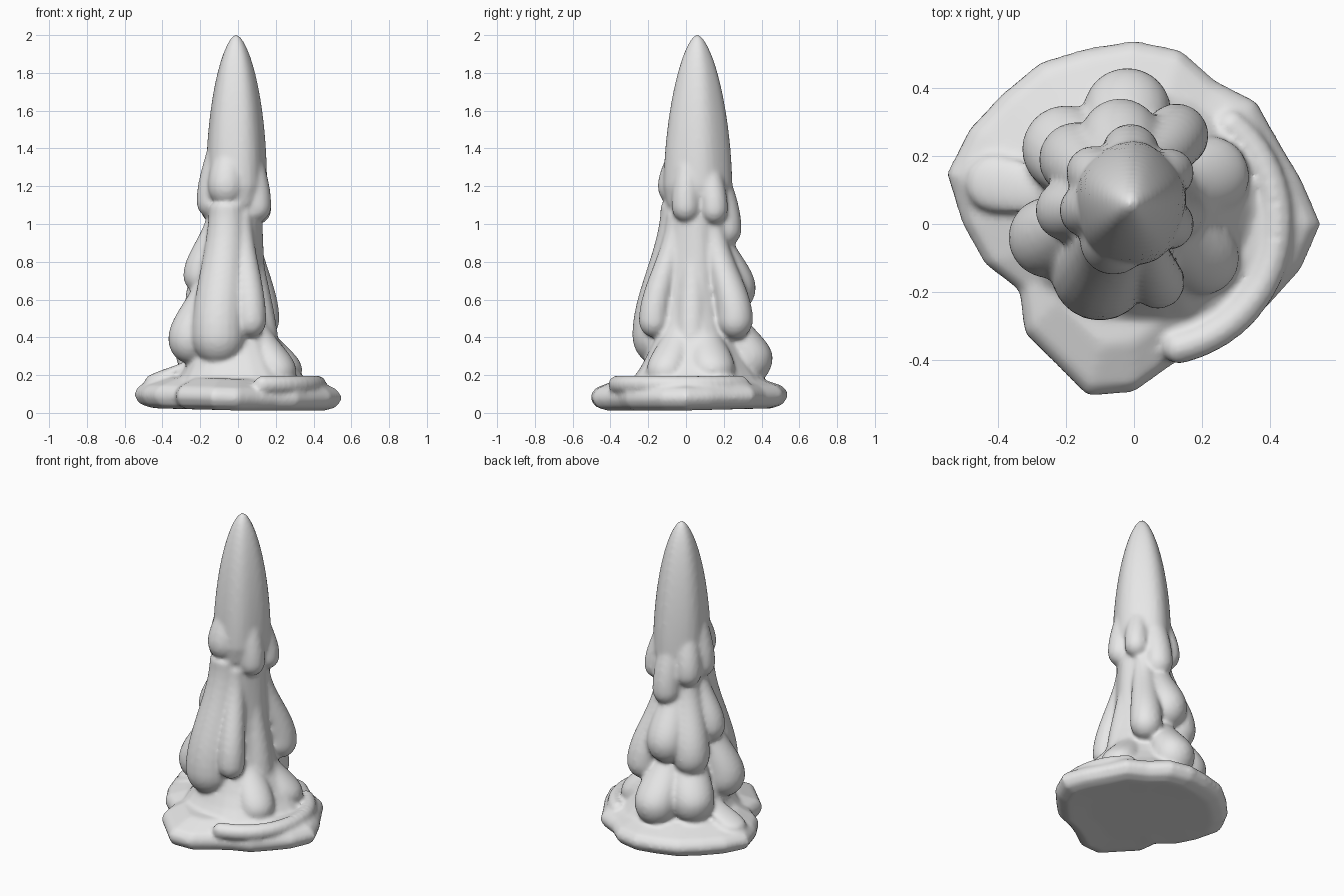
import bpy, bmesh, math

if "Cube" in bpy.data.objects:
    bpy.data.objects.remove(bpy.data.objects["Cube"])

stone = bpy.data.materials.new("pale grey stone")
stone.diffuse_color = (0.8, 0.8, 0.8, 1)
stone.use_nodes = True
stone.node_tree.nodes["Principled BSDF"].inputs["Base Color"].default_value = stone.diffuse_color

bm = bmesh.new()
AXIS_X, AXIS_Y = -.02, .05


def loft(rings):
    """Closed skin through rings of equal point count."""
    loops = [[bm.verts.new(p) for p in ring] for ring in rings]
    n = len(loops[0])
    for a, b in zip(loops, loops[1:]):
        for i in range(n):
            j = (i + 1) % n
            bm.faces.new((a[i], a[j], b[j], b[i]))
    bm.faces.new(loops[0][::-1])
    bm.faces.new(loops[-1])


def ellipse(cx, cy, rx, ry, z, n=28, lobes=0.0):
    pts = []
    for i in range(n):
        t = math.tau * i / n
        k = 1 + lobes * math.sin(5 * t + 0.6)
        pts.append((cx + rx * k * math.cos(t), cy + ry * k * math.sin(t), z))
    return pts


def drip(x, y, tip, r, top):
    """Hanging run of stone: leans into the axis at the top, round bulb below."""
    zc = tip + r * 1.1
    rings = []
    for k in range(6):                       # round underside
        a = math.pi / 2 * (1 - k / 6) * .95
        c = r * math.cos(a)
        rings.append(ellipse(x, y, c, c, zc - 1.1 * r * math.sin(a), 20))
    for k in range(13):                      # shaft thinning upward
        t = k / 12
        s = t * t * (3 - 2 * t)
        rad = r * (1 - .32 * s)
        rings.append(ellipse(x + (AXIS_X - x) * s * .55, y + (AXIS_Y - y) * s * .55,
                             rad, rad, zc + (top - zc) * t, 20))
    loft(rings)


# Spread puddle at the foot: one radius every 15 degrees
radii = [.55, .51, .49, .51, .485, .53, .54, .535, .55, .545, .56, .57,
         .505, .455, .39, .455, .47, .525, .495, .43, .415, .45, .465, .51]
puddle = []
for s, z in ((.55, .02), (.84, .012), (.95, .03), (1, .07), (.99, .10), (.94, .13), (.7, .18)):
    ring = []
    for i, r in enumerate(radii):
        t = math.tau * i / len(radii)
        x, y = s * r * math.cos(t), s * r * math.sin(t)
        ring.append((x, y, z + .03 * s * (max(0, -x) + max(0, y))))
    puddle.append(ring)
loft(puddle)

# Solid core flaring toward the foot
core = []
for k in range(18):
    z = .09 + k * .07
    r = .14 + .41 * math.exp(-z / .25)
    core.append(ellipse(.03 - .05 * min(z / .45, 1), AXIS_Y, r, r, z, lobes=.03))
loft(core)

# Tall pointed cap
cap = [ellipse(-.015, .06, .145, .165, 1.10, lobes=.025)]
for k in range(25):
    u = math.sin(math.pi / 2 * k / 24) * .999
    r = .162 * (1 - u * u) ** .6
    cap.append(ellipse(-.01, .06, r, r * (1.13 - .1 * u), 1.2 + .805 * u, lobes=.025))
loft(cap)

# Drips as x, y, tip height, radius, top height
cap_drips = [(-.14, .04, 1.03, .08, 1.6), (-.06, -.05, 1.09, .10, 1.5),
             (.10, .0, 1.01, .077, 1.6), (-.01, .21, .88, .085, 1.5),
             (-.12, .15, 1.0, .08, 1.5), (.105, .15, 1.0, .072, 1.5)]
middle_drips = [(-.10, -.14, .25, .145, 1.1), (.07, -.17, .40, .08, 1.05),
                (.13, .03, .20, .088, 1.05), (.125, .26, .39, .095, 1.0),
                (-.04, .25, .53, .12, 1.0), (-.17, .19, .46, .11, 1.05),
                (-.20, .04, .63, .09, 1.08)]
low_bulges = [(-.25, -.04, .26, .12, .78), (-.02, .33, .15, .13, .6),
              (-.20, .22, .17, .13, .62), (.20, -.10, .10, .11, .5),
              (.22, .14, .10, .12, .48), (-.41, .12, .08, .085, .3)]
for layer in (cap_drips, middle_drips, low_bulges):
    for run in layer:
        drip(*run)

# Raised ripple on the puddle, sweeping round the right side
for k in range(25):
    t = math.radians(-70 + 115 * k / 24)
    r = .37 + .05 * math.cos(t)
    bead = bmesh.ops.create_icosphere(bm, subdivisions=2, radius=.05)
    bmesh.ops.translate(bm, verts=bead["verts"],
                        vec=(r * math.cos(t), r * math.sin(t), .15))

bmesh.ops.recalc_face_normals(bm, faces=bm.faces)
mesh = bpy.data.meshes.new("stalagmite")
bm.to_mesh(mesh)
bm.free()
mesh.materials.append(stone)
obj = bpy.data.objects.new("stalagmite", mesh)
bpy.context.collection.objects.link(obj)

# Fuse the runs into one softened stone surface
fuse = obj.modifiers.new("fuse", 'REMESH')
fuse.mode = 'VOXEL'
fuse.voxel_size = .013
fuse.use_smooth_shade = True
soften = obj.modifiers.new("soften", 'SMOOTH')
soften.factor = .5
soften.iterations = 6
